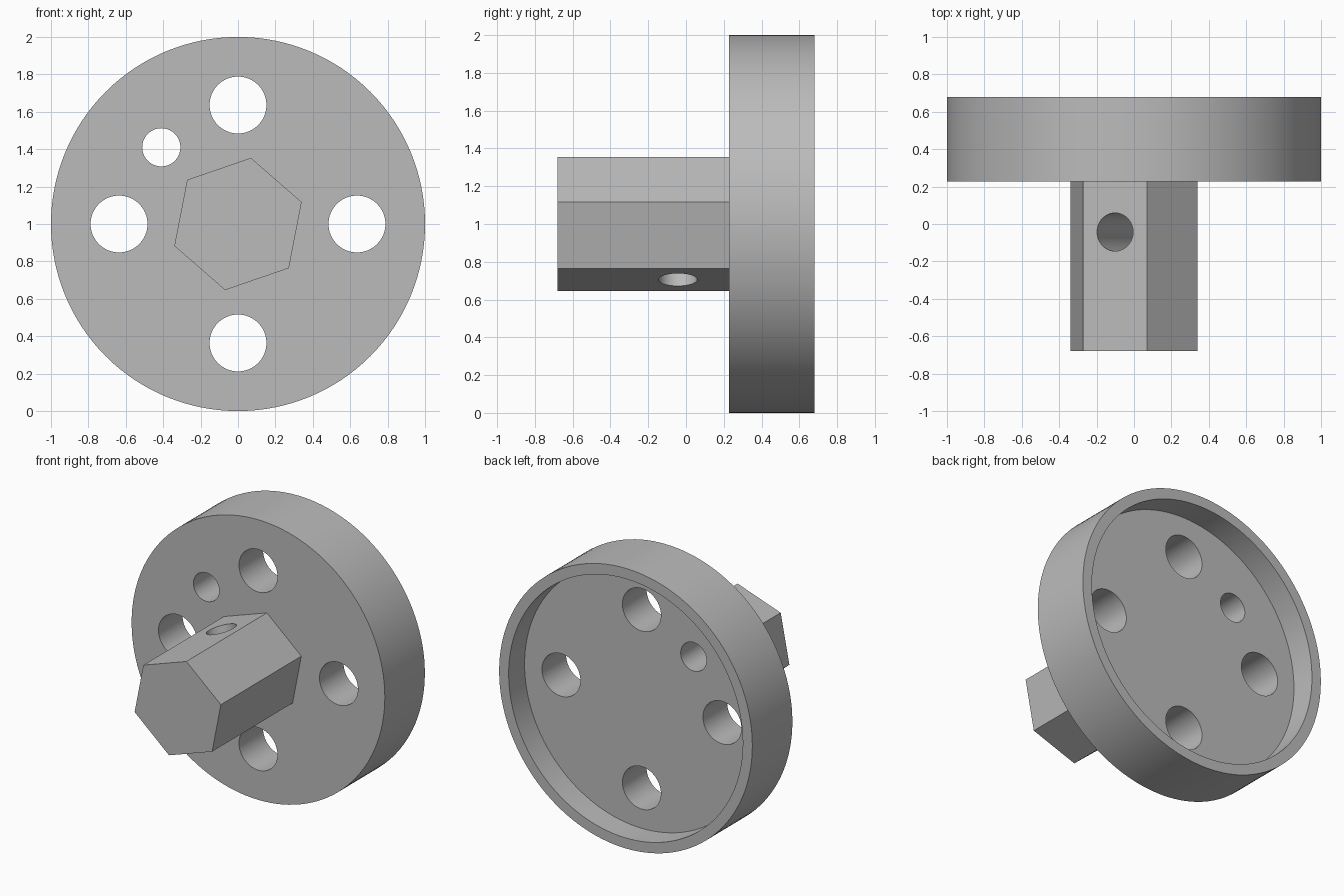
import bpy, bmesh, math
from mathutils import Matrix

cube = bpy.data.objects.get("Cube")
if cube:
    bpy.data.objects.remove(cube, do_unlink=True)

# Single plain grey finish
grey = bpy.data.materials.new("plain grey")
grey.use_nodes = True
COLOUR = (0.5, 0.5, 0.5, 1)
grey.diffuse_color = COLOUR
grey.node_tree.nodes["Principled BSDF"].inputs["Base Color"].default_value = COLOUR

CENTRE_Z = 1.0
FRONT, SHOULDER, FLOOR, BACK = -0.68, 0.228, 0.5, 0.68


def prism(name, radius, y0, y1, sides=64, x=0, z=CENTRE_Z, phase=0):
    """Regular prism running along y."""
    bm = bmesh.new()
    ring = []
    for i in range(sides):
        a = phase + 2 * math.pi * i / sides
        ring.append(bm.verts.new((x + radius * math.cos(a), y0, z + radius * math.sin(a))))
    face = bm.faces.new(ring)
    extruded = bmesh.ops.extrude_face_region(bm, geom=[face])["geom"]
    moved = [v for v in extruded if isinstance(v, bmesh.types.BMVert)]
    bmesh.ops.translate(bm, verts=moved, vec=(0, y1 - y0, 0))
    bmesh.ops.recalc_face_normals(bm, faces=bm.faces)
    mesh = bpy.data.meshes.new(name)
    bm.to_mesh(mesh)
    bm.free()
    mesh.materials.append(grey)
    obj = bpy.data.objects.new(name, mesh)
    bpy.context.collection.objects.link(obj)
    return obj


def combine(target, tool, operation):
    """Apply a boolean and discard the tool."""
    mod = target.modifiers.new(operation, "BOOLEAN")
    mod.operation, mod.solver, mod.object = operation, "EXACT", tool
    bpy.context.view_layer.objects.active = target
    bpy.ops.object.modifier_apply(modifier=mod.name)
    bpy.data.objects.remove(tool, do_unlink=True)


# Round flange with a shallow recess in its back
hub = prism("flanged_hex_hub", 1.0, SHOULDER, BACK, sides=128)
combine(hub, prism("recess_cutter", 0.925, FLOOR, BACK + 0.2, sides=128), "DIFFERENCE")

# Hexagonal shaft, turned slightly about its axis
tilt = math.radians(19)
combine(hub, prism("hex_shaft", 0.36, FRONT, SHOULDER + 0.1, sides=6, phase=tilt), "UNION")

# Four bolt holes and one smaller locating hole
for i in range(4):
    a = i * math.pi / 2
    combine(hub, prism("bolt_hole_cutter", 0.152, 0, 1, x=0.636 * math.cos(a),
                       z=CENTRE_Z + 0.636 * math.sin(a)), "DIFFERENCE")
combine(hub, prism("locating_hole_cutter", 0.102, 0, 1, x=-0.41, z=CENTRE_Z + 0.41), "DIFFERENCE")

# Pin hole straight through two opposite shaft flats
pin = prism("pin_hole_cutter", 0.102, -0.5, 0.5, z=0)
pin.data.transform(Matrix.Translation((0, -0.043, CENTRE_Z))
                   @ Matrix.Rotation(-tilt, 4, "Y") @ Matrix.Rotation(math.pi / 2, 4, "X"))
combine(hub, pin, "DIFFERENCE")

# Smooth the round walls, keep edges crisp
bpy.ops.object.select_all(action="DESELECT")
hub.select_set(True)
bpy.context.view_layer.objects.active = hub
bpy.ops.object.shade_smooth_by_angle(angle=math.radians(30))
